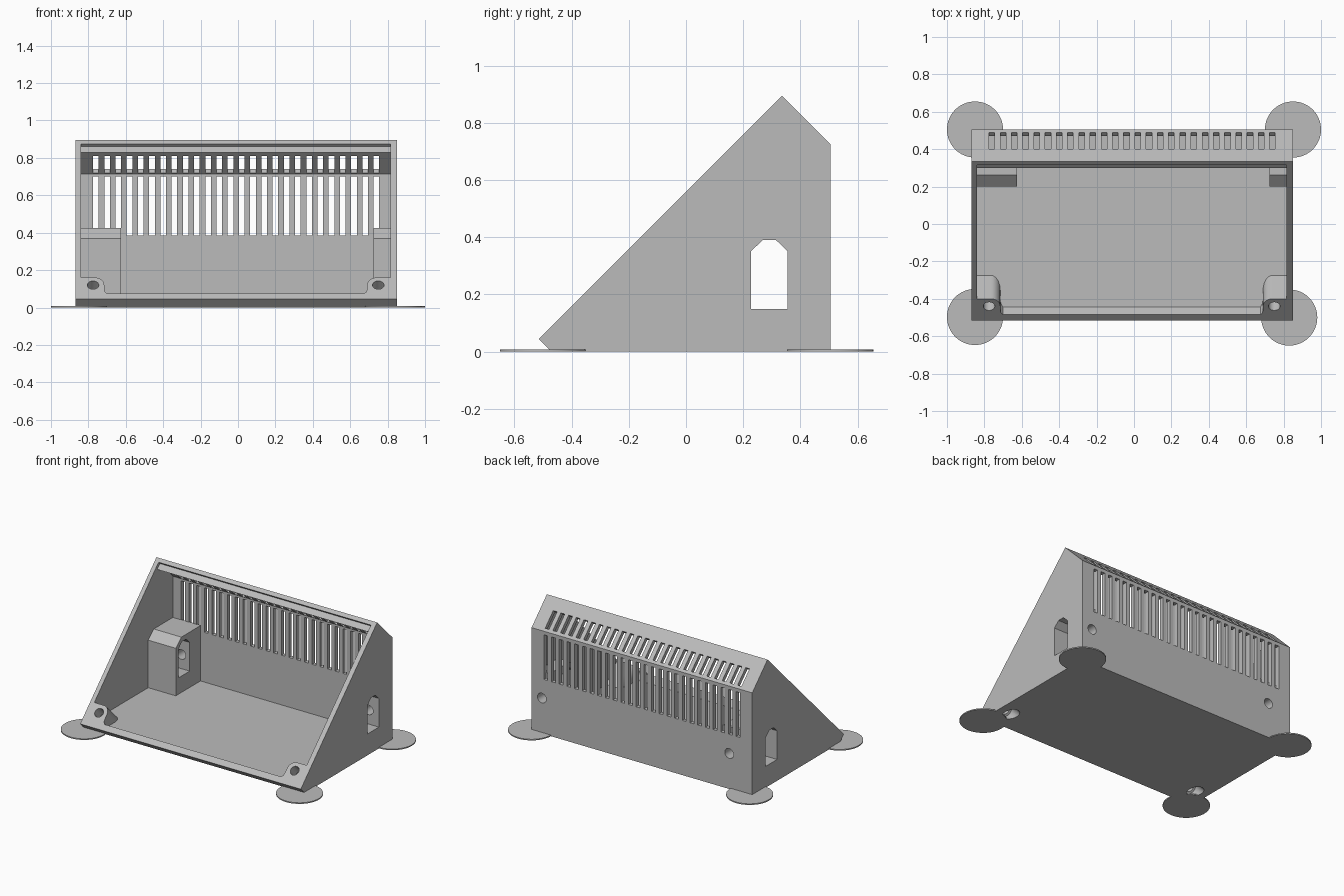
import bpy, bmesh, math
from mathutils import Vector, Matrix

if "Cube" in bpy.data.objects:
    bpy.data.objects.remove(bpy.data.objects["Cube"])

grey = bpy.data.materials.new("light grey plastic")
grey.diffuse_color = (0.5, 0.5, 0.5, 1)
grey.use_nodes = True
grey.node_tree.nodes["Principled BSDF"].inputs["Base Color"].default_value = grey.diffuse_color


def finish(name, bm):
    bmesh.ops.recalc_face_normals(bm, faces=bm.faces)
    mesh = bpy.data.meshes.new(name)
    bm.to_mesh(mesh)
    bm.free()
    mesh.materials.append(grey)
    obj = bpy.data.objects.new(name, mesh)
    bpy.context.collection.objects.link(obj)
    return obj


def loft(bm, a, b):
    """Solid between two matching outlines."""
    va, vb = [bm.verts.new(p) for p in a], [bm.verts.new(p) for p in b]
    bm.faces.new(va)
    bm.faces.new(vb[::-1])
    for i in range(len(va)):
        j = (i + 1) % len(va)
        bm.faces.new((va[i], vb[i], vb[j], va[j]))


def prism(bm, profile, x0, x1):
    """(y, z) outline extruded along x."""
    loft(bm, [(x0, y, z) for y, z in profile], [(x1, y, z) for y, z in profile])


def prism_obj(name, profile, x0, x1):
    bm = bmesh.new()
    prism(bm, profile, x0, x1)
    return finish(name, bm)


def cylinder(name, start, end, radius, sides=32):
    a, b = Vector(start), Vector(end)
    rot = (b - a).to_track_quat('Z', 'Y').to_matrix().to_4x4()
    bm = bmesh.new()
    bmesh.ops.create_cone(bm, cap_ends=True, segments=sides, radius1=radius,
                          radius2=radius, depth=(b - a).length,
                          matrix=Matrix.Translation((a + b) / 2) @ rot)
    return finish(name, bm)


def cut(obj, cutters):
    bpy.context.view_layer.objects.active = obj
    for c in cutters:
        mod = obj.modifiers.new("cut", 'BOOLEAN')
        mod.operation, mod.solver, mod.object = 'DIFFERENCE', 'EXACT', c
        bpy.ops.object.modifier_apply(modifier=mod.name)


def smooth(obj):
    bpy.ops.object.select_all(action='DESELECT')
    obj.select_set(True)
    bpy.context.view_layer.objects.active = obj
    bpy.ops.object.shade_smooth_by_angle(angle=math.radians(30))


LEFT, RIGHT = -0.87, 0.85            # outer walls
IN_L, IN_R = -0.84, 0.815            # inner walls

# Wedge housing and its open cavity
housing = prism_obj("housing", [(-0.47, 0), (-0.515, 0.045), (0.335, 0.895),
                                (0.505, 0.725), (0.505, 0)], LEFT, RIGHT)
cavity = prism_obj("cavity_cutter", [(-0.445, 0.035), (-0.585, 0.175), (0.215, 0.975),
                                     (0.475, 0.715), (0.475, 0.035)], IN_L, IN_R)

# Vent slots through the roof and the back wall
bm = bmesh.new()
roof = [(0.365, 0.795), (0.455, 0.705), (0.54, 0.79), (0.45, 0.88)]
back = [(0.465, 0.385), (0.465, 0.70), (0.55, 0.70), (0.55, 0.385)]
for i in range(26):
    x = -0.76 + 0.06 * i
    for profile in (roof, back):
        prism(bm, profile, x - 0.015, x + 0.015)
vents = finish("vent_cutter", bm)

# Side window running through both walls and blocks
window = prism_obj("window_cutter", [(0.228, 0.15), (0.228, 0.352), (0.268, 0.39),
                                     (0.315, 0.39), (0.355, 0.352), (0.355, 0.15)], -1, 1)
back_holes = [cylinder("back_hole_cutter", (x, 0.29, 0.25), (x, 0.6, 0.25), 0.034)
              for x in (-0.69, 0.77)]

# Screw bores square to the sloping front, wider at the bottom
bores = []
for x in (-0.775, 0.75):
    def along(t):
        return (x, -0.44 + t, 0.12 - t)
    bores.append(cylinder("bore_cutter", along(-0.1), along(0.2), 0.031))
    bores.append(cylinder("counterbore_cutter", along(0.06), along(0.25), 0.047))

cutters = [cavity, vents, window] + back_holes + bores
cut(housing, cutters)
smooth(housing)

# Mounting blocks at the back corners
block = [(0.2, 0.03), (0.2, 0.37), (0.262, 0.425), (0.48, 0.425), (0.48, 0.03)]
for name, x0, x1 in (("left_block", IN_L - 0.005, -0.625), ("right_block", 0.725, IN_R + 0.005)):
    obj = prism_obj(name, block, x0, x1)
    cut(obj, [window] + back_holes)
    smooth(obj)

# Corner screw bosses, running from the front rim down to the floor
for name, wall, s in (("left_boss", IN_L, 1), ("right_boss", IN_R, -1)):
    outline = [(0, 0.075), (0.14, 0.075), (0.128, 0.085), (0.125, 0.1)]
    outline += [(0.075 + 0.05 * math.cos(a), 0.12 + 0.04 * math.sin(a))
                for a in [math.pi / 2 * k / 8 for k in range(9)]]
    outline += [(0, 0.16)]
    front = [(wall + s * u, z - 0.56, z) for u, z in outline]
    foot = [(wall + s * u, 2 * z - 0.58, 0.02) for u, z in outline]
    bm = bmesh.new()
    loft(bm, front, foot)
    obj = finish(name, bm)
    cut(obj, bores)
    smooth(obj)

# Ledge under the roof that the front panel rests on
prism_obj("panel_ledge", [(0.33, 0.86), (0.30, 0.83), (0.362, 0.83)], IN_L, IN_R)

# Thin round pads under the corners
for name, x, y in (("back_left_pad", -0.85, 0.505), ("back_right_pad", 0.85, 0.505),
                   ("front_left_pad", -0.85, -0.497), ("front_right_pad", 0.83, -0.5)):
    smooth(cylinder(name, (x, y, 0), (x, y, 0.008), 0.15, 64))

for c in cutters:
    c.hide_render = True
    c.hide_viewport = True
